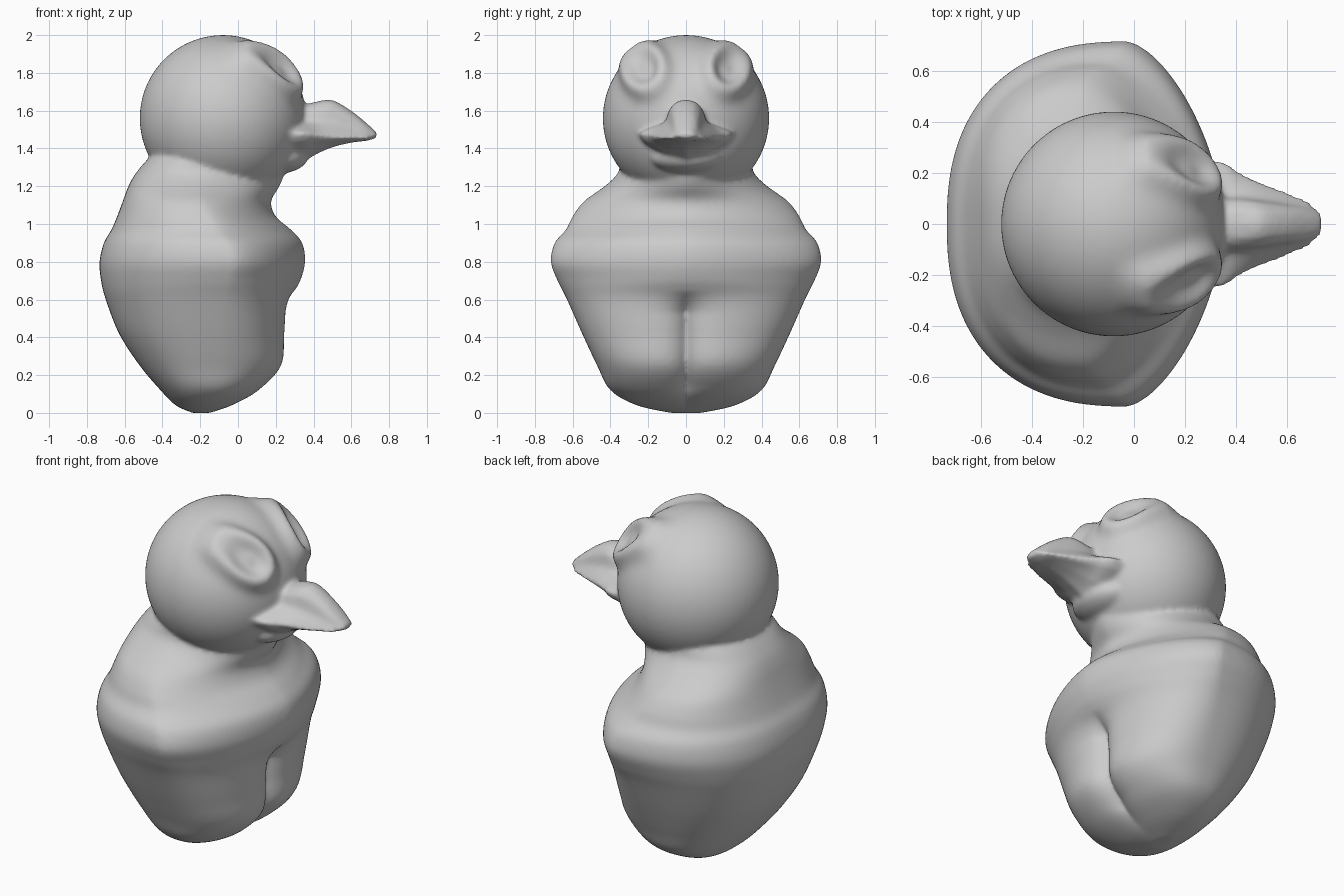
import bpy, bmesh
from math import sin, cos, pi, exp, hypot

if "Cube" in bpy.data.objects:
    bpy.data.objects.remove(bpy.data.objects["Cube"])


def spline(rows, steps):
    """Catmull-Rom interpolation of the rows of a table."""
    out = []
    for i in range(len(rows) - 1):
        a, b = rows[max(i - 1, 0)], rows[i]
        c, d = rows[i + 1], rows[min(i + 2, len(rows) - 1)]
        for k in range(steps):
            t = k / steps
            out.append([0.5 * (2 * q + (r - p) * t + (2 * p - 5 * q + 4 * r - s) * t * t
                               + (3 * q - p - 3 * r + s) * t ** 3)
                        for p, q, r, s in zip(a, b, c, d)])
    return out + [list(rows[-1])]


def loft(name, rings):
    """Closed skin through rings of equal point count."""
    bm = bmesh.new()
    vs = [[bm.verts.new(p) for p in r] for r in rings]
    n = len(vs[0])
    for a, b in zip(vs, vs[1:]):
        for i in range(n):
            j = (i + 1) % n
            bm.faces.new((a[i], a[j], b[j], b[i]))
    bm.faces.new(vs[0][::-1])
    bm.faces.new(vs[-1])
    return finish(name, bm)


def finish(name, bm):
    bmesh.ops.recalc_face_normals(bm, faces=bm.faces)
    me = bpy.data.meshes.new(name)
    bm.to_mesh(me)
    bm.free()
    ob = bpy.data.objects.new(name, me)
    bpy.context.collection.objects.link(ob)
    return ob


def power(v, n):
    return (1 if v >= 0 else -1) * abs(v) ** (2 / n)


# Body and neck: z, back x, front x, half width, x of widest point, front roundness
body_rows = [
    (0.00, -.24, -.15, .08, -.20, 2.0), (0.04, -.33, -.02, .26, -.17, 2.1),
    (0.12, -.41, .13, .40, -.13, 2.2), (0.25, -.52, .25, .47, -.12, 2.3),
    (0.42, -.63, .265, .55, -.10, 2.2), (0.60, -.70, .28, .63, -.08, 2.0),
    (0.70, -.725, .33, .68, -.05, 1.7), (0.80, -.733, .355, .715, -.03, 1.6),
    (0.90, -.71, .34, .695, -.06, 1.6), (0.97, -.67, .28, .635, -.12, 1.6),
    (1.04, -.64, .20, .60, -.16, 1.6), (1.12, -.61, .175, .54, -.20, 1.6),
    (1.20, -.58, .22, .43, -.22, 1.6), (1.27, -.54, .24, .36, -.20, 1.7),
    (1.36, -.46, .20, .33, -.14, 2.0), (1.50, -.30, .10, .20, -.08, 2.0)]
rings = []
for z, xb, xf, w, xw, nf in spline(body_rows, 5):
    ring = []
    for i in range(128):
        a = 2 * pi * i / 128
        front = cos(a) >= 0
        n = nf if front else 2.4
        x = xw + power(cos(a), n) * ((xf - xw) if front else (xw - xb))
        y = power(sin(a), n) * w
        if front:  # crease down the belly
            depth = .09 * max(0, min(1, z / .15, (.64 - z) / .1))
            x -= depth * exp(-abs(y) / .07)
        ring.append((x, y, z))
    rings.append(ring)
body = loft("body", rings)

# Head: sphere with raised eye rims and sockets
bm = bmesh.new()
bmesh.ops.create_uvsphere(bm, u_segments=128, v_segments=80, radius=.44)
for v in bm.verts:
    if v.co.x > 0:
        d = hypot((abs(v.co.y) - .21) / .95, (v.co.z - .25) / 1.1)
        fade = min(1, v.co.x / .12)
        rim = .055 * exp(-((d - .095) / .045) ** 2)
        eye = .02 * exp(-(d / .035) ** 2) - .012 * exp(-(d / .07) ** 2)
        v.co *= 1 + fade * (rim + eye) / .44
    v.co.x -= .08
    v.co.z += 1.56
head = finish("head", bm)

# Beak: x, ridge top, ridge half width, lip half width, lip z, underside z
beak_rows = [
    (.18, 1.61, .10, .26, 1.48, 1.30), (.34, 1.63, .10, .25, 1.48, 1.33),
    (.42, 1.65, .10, .20, 1.47, 1.37), (.50, 1.657, .09, .165, 1.46, 1.405),
    (.60, 1.60, .075, .125, 1.455, 1.43), (.68, 1.535, .06, .09, 1.455, 1.44),
    (.735, 1.485, .03, .045, 1.47, 1.455)]
rings = []
for x, top, r, w, lip, bot in spline(beak_rows, 5):
    h = top - lip
    half = [(r * .55, top - h * .06), (r * .9, top - h * .25), (r * 1.08, top - h * .6),
            (w * .75 + r * .2, lip + h * .15), (w, lip), (w * .88, lip - (lip - bot) * .3),
            (w * .45, lip - (lip - bot) * .75)]
    rings.append([(x, 0, top)] + [(x, y, z) for y, z in half] + [(x, 0, bot)]
                 + [(x, -y, z) for y, z in reversed(half)])
beak = loft("beak", rings)

# Chin below the beak
bm = bmesh.new()
bmesh.ops.create_uvsphere(bm, u_segments=48, v_segments=32, radius=1)
for v in bm.verts:
    v.co = (.20 + .17 * v.co.x, .20 * v.co.y, 1.355 + .09 * v.co.z)
chin = finish("chin", bm)

# Fuse the parts into one softly blended skin
bpy.ops.object.select_all(action='DESELECT')
for ob in (body, head, beak, chin):
    ob.select_set(True)
bpy.context.view_layer.objects.active = body
bpy.ops.object.join()
body.name = "bird_bust"
remesh = body.modifiers.new("fuse", 'REMESH')
remesh.mode = 'VOXEL'
remesh.voxel_size = .014
remesh.use_smooth_shade = True
smooth = body.modifiers.new("soften", 'SMOOTH')
smooth.factor = .5
smooth.iterations = 5
